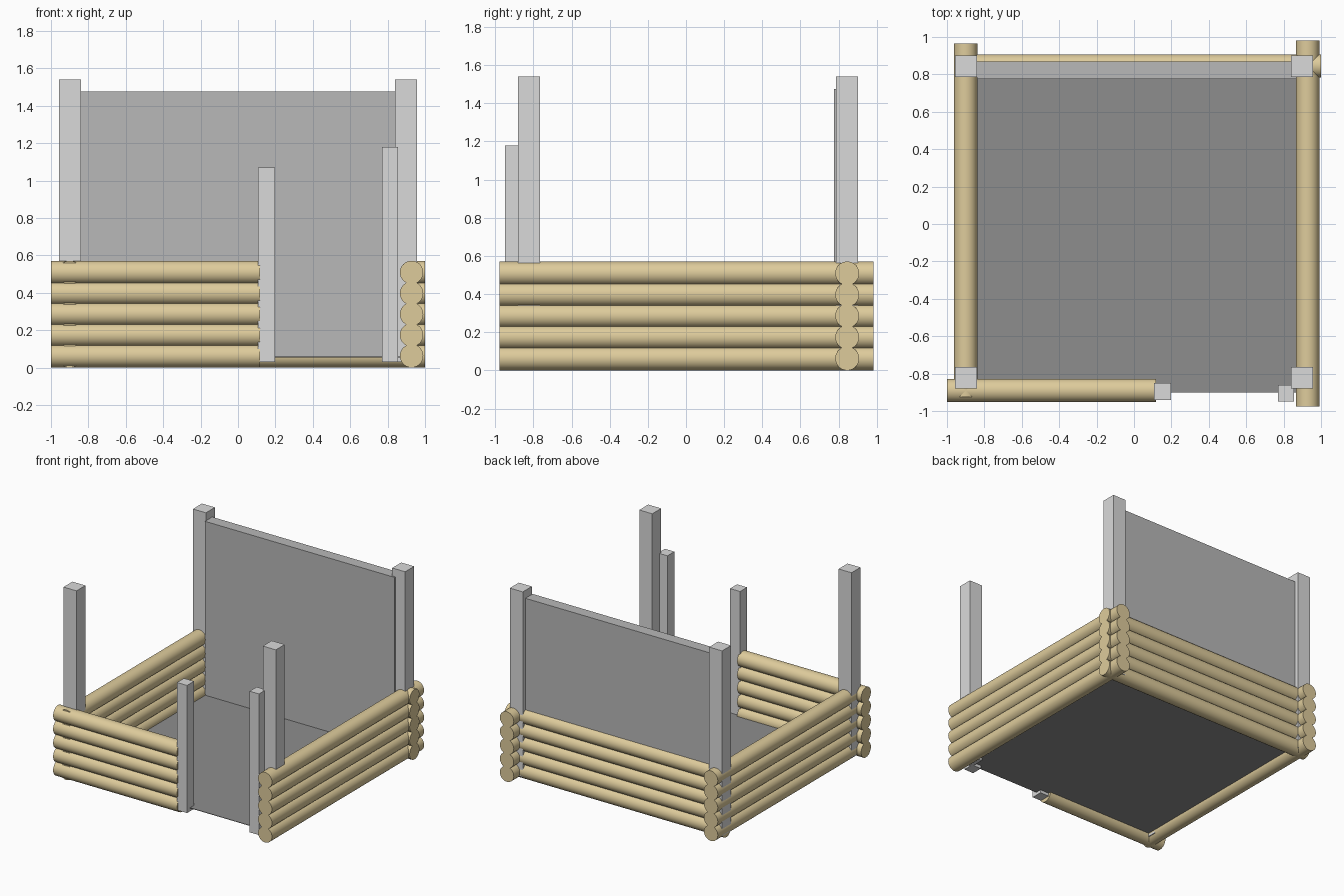
import bpy, bmesh, math
from mathutils import Matrix

if "Cube" in bpy.data.objects:
    bpy.data.objects.remove(bpy.data.objects["Cube"])


def material(name, rgb):
    m = bpy.data.materials.new(name)
    m.diffuse_color = (*rgb, 1)
    m.use_nodes = True
    m.node_tree.nodes["Principled BSDF"].inputs["Base Color"].default_value = m.diffuse_color
    return m


WOOD = material("pale_wood", (0.73, 0.60, 0.33))
POST = material("light_grey", (0.70, 0.70, 0.70))
PANEL = material("mid_grey", (0.48, 0.48, 0.48))
FLOOR = material("dark_grey", (0.27, 0.27, 0.27))

R = 0.0625          # log radius
PITCH = 0.1115      # vertical distance between logs


def finish(bm, name, mat):
    me = bpy.data.meshes.new(name)
    bm.to_mesh(me)
    bm.free()
    me.materials.append(mat)
    ob = bpy.data.objects.new(name, me)
    bpy.context.collection.objects.link(ob)
    return ob


def box(name, mat, x, y, z):
    bm = bmesh.new()
    size = [b - a for a, b in (x, y, z)]
    mid = [(a + b) / 2 for a, b in (x, y, z)]
    bmesh.ops.create_cube(bm, size=1, matrix=Matrix.Translation(mid) @ Matrix.Diagonal((*size, 1)))
    return finish(bm, name, mat)


def log_wall(name, axis, start, end, offset):
    """Five stacked logs along x or y."""
    rot = Matrix.Rotation(math.pi / 2, 4, 'Y' if axis == 'x' else 'X')
    mid = (start + end) / 2
    for i in range(5):
        z = R + i * PITCH
        loc = (mid, offset, z) if axis == 'x' else (offset, mid, z)
        bm = bmesh.new()
        bmesh.ops.create_cone(bm, cap_ends=True, segments=40, radius1=R, radius2=R,
                              depth=end - start, matrix=Matrix.Translation(loc) @ rot)
        for f in bm.faces:
            f.smooth = len(f.verts) == 4
        for e in bm.edges:
            e.smooth = all(f.smooth for f in e.link_faces)
        finish(bm, f"{name}_log_{i + 1}", WOOD)


# Log walls, with a doorway at the front right
log_wall("front_wall", 'x', -1.0, 0.118, -0.89)
log_wall("back_wall", 'x', -0.955, 1.0, 0.845)
log_wall("left_wall", 'y', -0.925, 0.965, -0.90)
log_wall("right_wall", 'y', -0.977, 0.982, 0.928)

# Corner posts
for side, x in (("left", (-0.957, -0.84)), ("right", (0.84, 0.957))):
    box(f"front_{side}_post", POST, x, (-0.88, -0.765), (0.03, 1.54))
    box(f"back_{side}_post", POST, x, (0.786, 0.902), (0.03, 1.54))

# Door posts
box("door_post_left", POST, (0.108, 0.198), (-0.94, -0.85), (0.03, 1.07))
box("door_post_right", POST, (0.77, 0.855), (-0.95, -0.86), (0.03, 1.18))

# Back panel and thin floor
box("back_panel", PANEL, (-0.84, 0.87), (0.775, 0.868), (0.057, 1.475))
box("floor", FLOOR, (-0.90, 0.93), (-0.90, 0.845), (0.054, 0.058))
